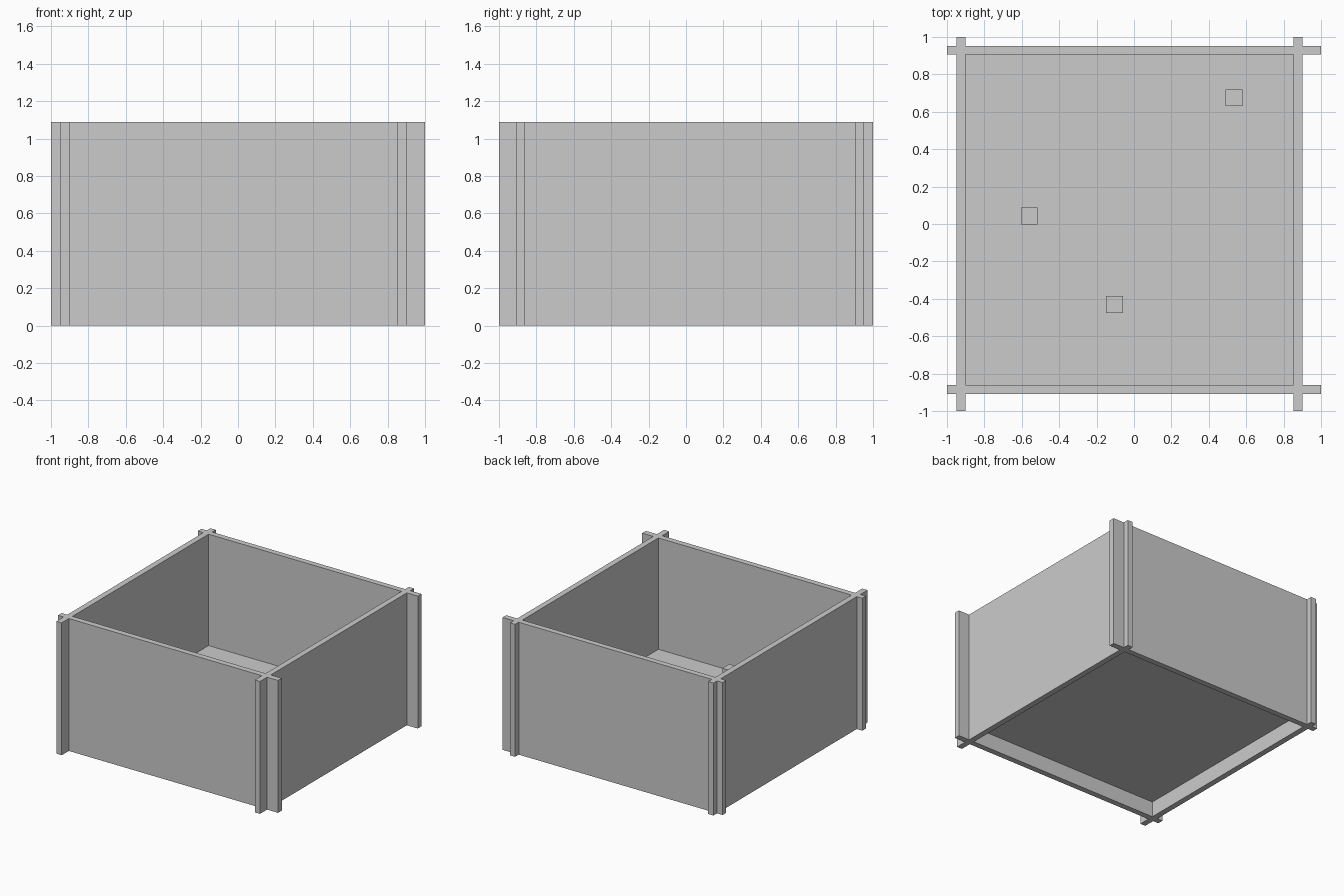
import bpy
import bmesh
from mathutils import Vector

if "Cube" in bpy.data.objects:
    bpy.data.objects.remove(bpy.data.objects["Cube"])

HEIGHT = 1.088
FLOOR_BOTTOM, FLOOR_TOP = 0.127, 0.173


def box(name, lo, hi):
    """Axis-aligned box between two opposite corners."""
    lo, hi = Vector(lo), Vector(hi)
    bm = bmesh.new()
    bmesh.ops.create_cube(bm, size=1)
    bmesh.ops.scale(bm, vec=hi - lo, verts=bm.verts)
    bmesh.ops.translate(bm, vec=(lo + hi) / 2, verts=bm.verts)
    mesh = bpy.data.meshes.new(name)
    bm.to_mesh(mesh)
    bm.free()
    obj = bpy.data.objects.new(name, mesh)
    bpy.context.collection.objects.link(obj)
    return obj


# Four crossing wall panels, with ends sticking out past the corners
for name, x0, x1 in (("left_wall", -0.95, -0.902), ("right_wall", 0.853, 0.90)):
    box(name, (x0, -1, 0), (x1, 1, HEIGHT))
for name, y0, y1 in (("front_wall", -0.908, -0.86), ("back_wall", 0.906, 0.953)):
    box(name, (-1, y0, 0), (1, y1, HEIGHT))

# Raised floor panel between the walls
box("floor_panel", (-0.902, -0.86, FLOOR_BOTTOM), (0.853, 0.906, FLOOR_TOP))

# Three small square posts standing on the floor
S = 0.045
for i, (x, y) in enumerate(((0.535, 0.675), (-0.56, 0.042), (-0.105, -0.43)), 1):
    box(f"floor_post_{i}", (x - S, y - S, FLOOR_TOP), (x + S, y + S, FLOOR_TOP + 0.27))
